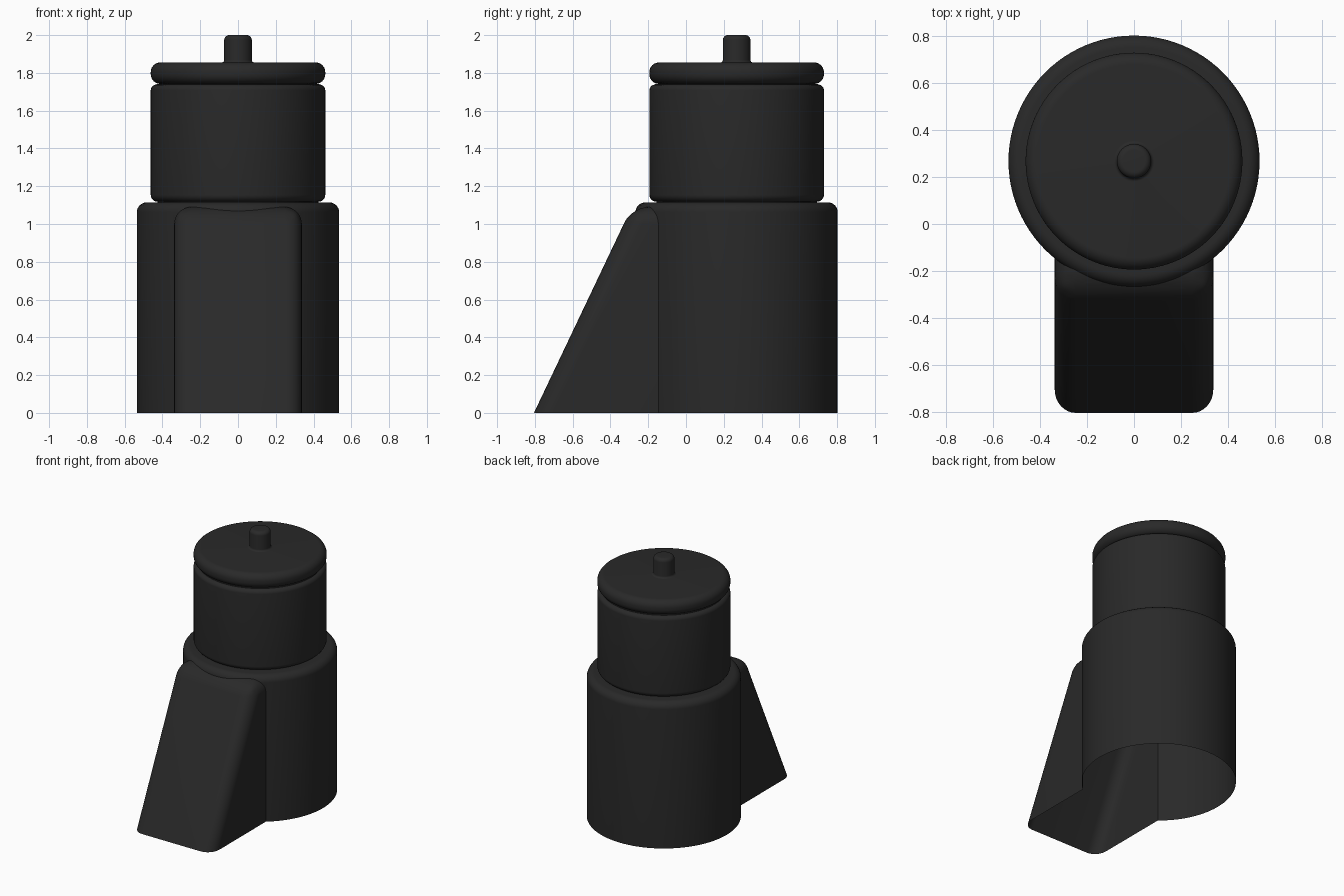
import bpy, bmesh, math
from mathutils import Vector, Matrix

if "Cube" in bpy.data.objects:
    bpy.data.objects.remove(bpy.data.objects["Cube"])

AXIS_Y = 0.268


def fillet(corners, steps=6):
    """Turn (radius, z, fillet) corners into a rounded profile."""
    out = []
    for i, (x, z, r) in enumerate(corners):
        p = Vector((x, z))
        if r == 0:
            out.append(p)
            continue
        a = (Vector(corners[i - 1][:2]) - p).normalized()
        b = (Vector(corners[i + 1][:2]) - p).normalized()
        half = a.angle(b) / 2
        t = r / math.tan(half)
        c = p + (a + b).normalized() * r / math.sin(half)
        v0, v1 = p + a * t - c, p + b * t - c
        out += [c + v0.lerp(v1, k / steps).normalized() * r for k in range(steps + 1)]
    return out


def make_object(name, bm):
    bmesh.ops.recalc_face_normals(bm, faces=bm.faces)
    mesh = bpy.data.meshes.new(name)
    bm.to_mesh(mesh)
    bm.free()
    obj = bpy.data.objects.new(name, mesh)
    bpy.context.collection.objects.link(obj)
    return obj


# Turned body: base, drum, lid and knob in one continuous profile
profile = fillet([
    (0, -0.2, 0), (0.535, -0.2, 0), (0.535, 1.114, 0.05),
    (0.425, 1.114, 0), (0.425, 1.118, 0), (0.462, 1.118, 0.036),
    (0.462, 1.738, 0.03), (0.432, 1.738, 0), (0.432, 1.742, 0),
    (0.462, 1.742, 0.05), (0.462, 1.855, 0.05),
    (0.073, 1.855, 0.014), (0.073, 2.0, 0.026), (0, 2.0, 0)])
bm = bmesh.new()
verts = [bm.verts.new((p.x, AXIS_Y, p.y)) for p in profile]
edges = [bm.edges.new(pair) for pair in zip(verts, verts[1:])]
bmesh.ops.spin(bm, geom=verts + edges, cent=(0, AXIS_Y, 0), axis=(0, 0, 1),
               angle=2 * math.pi, steps=96, use_merge=True)
bmesh.ops.remove_doubles(bm, verts=bm.verts, dist=0.0002)
body = make_object("turned_body", bm)

# Sloping front wedge with rounded edges
bm = bmesh.new()
outline = [(-0.90, -0.2), (0.27, -0.2), (0.27, 1.09), (-0.287, 1.09)]
sides = [[bm.verts.new((x, y, z)) for y, z in outline] for x in (-0.338, 0.338)]
for face in sides:
    bm.faces.new(face)
for i in range(4):
    j = (i + 1) % 4
    bm.faces.new((sides[0][i], sides[0][j], sides[1][j], sides[1][i]))
rounded = list({e for s in sides for e in s[3].link_edges})
bmesh.ops.bevel(bm, geom=rounded, offset=0.09, offset_type='OFFSET',
                segments=8, profile=0.5, affect='EDGES')
wedge = make_object("wedge_helper", bm)
wedge.hide_render = True

# Join wedge and body
union = body.modifiers.new("join_wedge", 'BOOLEAN')
union.operation = 'UNION'
union.solver = 'EXACT'
union.object = wedge
bpy.context.view_layer.objects.active = body
body.select_set(True)
bpy.ops.object.modifier_apply(modifier=union.name)
bpy.data.objects.remove(wedge)

# Open the underside at ground level
bm = bmesh.new()
bm.from_mesh(body.data)
bmesh.ops.bisect_plane(bm, geom=bm.verts[:] + bm.edges[:] + bm.faces[:],
                       plane_co=(0, 0, 0), plane_no=(0, 0, 1), clear_inner=True)
bm.to_mesh(body.data)
bm.free()

# Near-black finish
mat = bpy.data.materials.new("black")
mat.diffuse_color = (0.022, 0.022, 0.022, 1)
mat.use_nodes = True
mat.node_tree.nodes["Principled BSDF"].inputs["Base Color"].default_value = mat.diffuse_color
body.data.materials.clear()
body.data.materials.append(mat)
bpy.ops.object.shade_smooth_by_angle(angle=math.radians(35))
